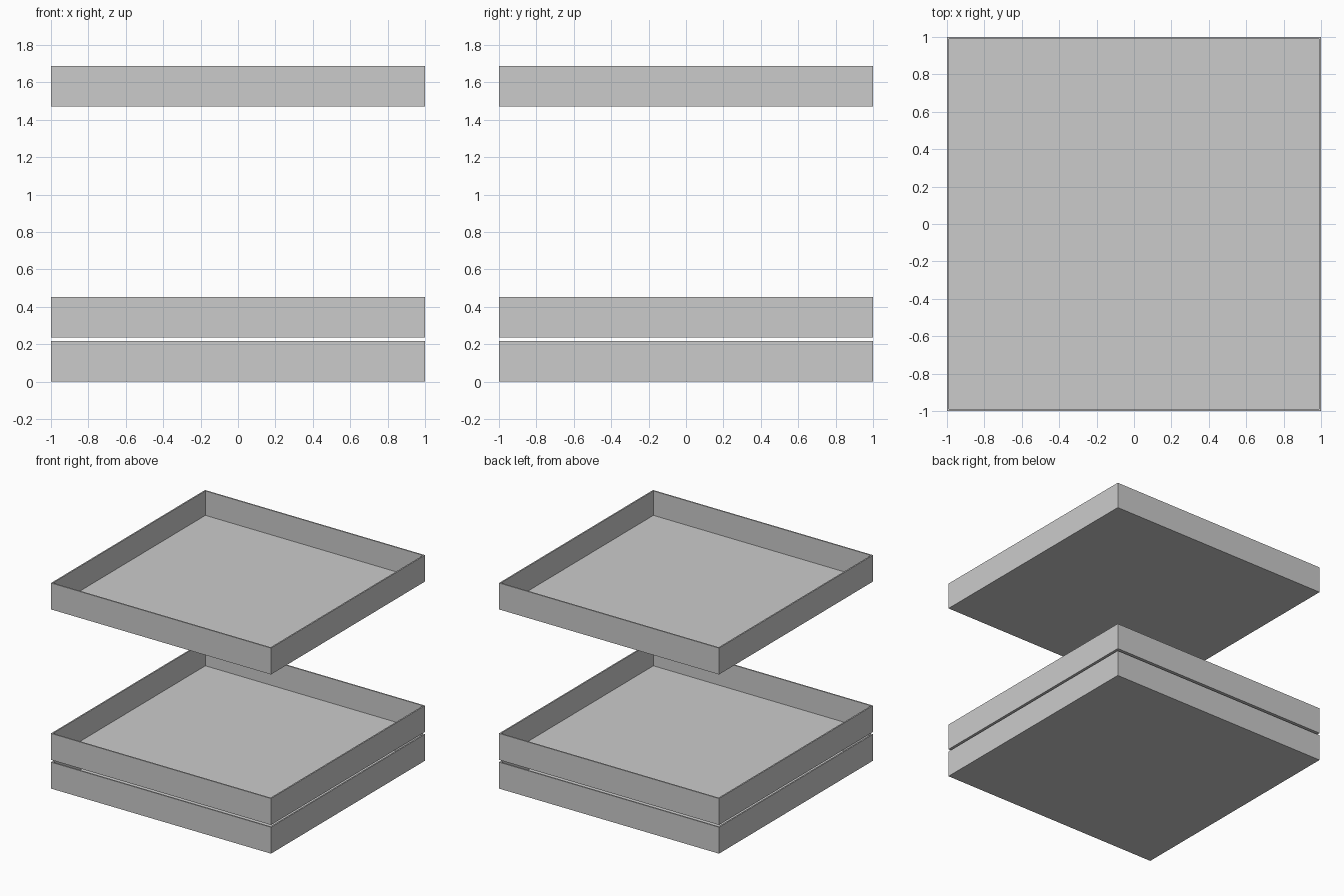
import bpy, bmesh

if "Cube" in bpy.data.objects:
    bpy.data.objects.remove(bpy.data.objects["Cube"])

SIZE = 2.0      # outer width and depth
HEIGHT = 0.217  # tray height
WALL = 0.016    # wall and floor thickness


def tray(name, z):
    """Open square tray: a box whose top is inset and sunk to the floor."""
    bm = bmesh.new()
    bmesh.ops.create_cube(bm, size=1)
    for v in bm.verts:
        v.co.x *= SIZE
        v.co.y *= SIZE
        v.co.z = (v.co.z + 0.5) * HEIGHT
    bm.normal_update()
    top = max(bm.faces, key=lambda f: f.calc_center_median().z)
    # rim
    bmesh.ops.inset_region(bm, faces=[top], thickness=WALL)
    # inner walls and floor
    floor = bmesh.ops.extrude_discrete_faces(bm, faces=[top])["faces"][0]
    for v in floor.verts:
        v.co.z = WALL
    bmesh.ops.recalc_face_normals(bm, faces=bm.faces)
    mesh = bpy.data.meshes.new(name)
    bm.to_mesh(mesh)
    bm.free()
    obj = bpy.data.objects.new(name, mesh)
    obj.location.z = z
    bpy.context.collection.objects.link(obj)


# Three floating trays: two close together, one high above
for name, z in (("bottom_tray", 0.0), ("middle_tray", 0.236), ("top_tray", 1.472)):
    tray(name, z)
